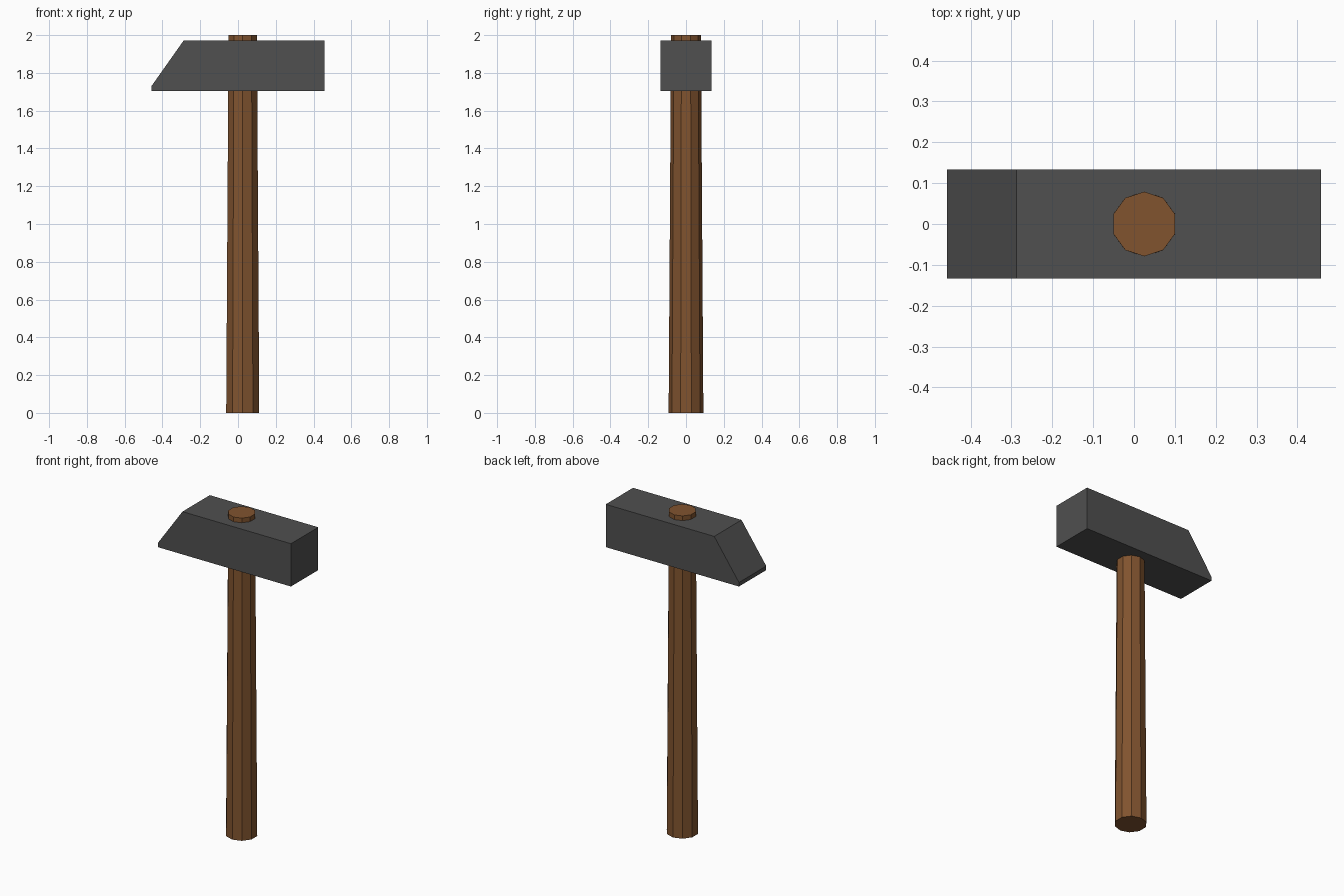
import bpy
import bmesh

default = bpy.data.objects.get("Cube")
if default:
    bpy.data.objects.remove(default, do_unlink=True)


def make_material(name, rgb):
    mat = bpy.data.materials.new(name)
    mat.use_nodes = True
    color = (*rgb, 1.0)
    mat.diffuse_color = color
    mat.node_tree.nodes["Principled BSDF"].inputs["Base Color"].default_value = color
    return mat


def add_object(name, bm, mat):
    bmesh.ops.recalc_face_normals(bm, faces=bm.faces)
    mesh = bpy.data.meshes.new(name)
    bm.to_mesh(mesh)
    bm.free()
    mesh.materials.append(mat)
    obj = bpy.data.objects.new(name, mesh)
    bpy.context.collection.objects.link(obj)
    return obj


wood = make_material("brown wood", (0.22, 0.088, 0.028))
steel = make_material("dark steel", (0.08, 0.08, 0.08))

# Handle: ten-sided shaft, slightly tapered, poking out above the head
bm = bmesh.new()
bmesh.ops.create_cone(bm, cap_ends=True, segments=10,
                      radius1=0.092, radius2=0.079, depth=2.0)
handle = add_object("handle", bm, wood)
handle.location = (0.025, 0, 1)

# Head: side profile with a sloped peen, extruded across y
half_width = 0.134
profile = [(-0.458, 1.705), (0.458, 1.705), (0.458, 1.971),
           (-0.288, 1.971), (-0.458, 1.73)]
bm = bmesh.new()
side = bm.faces.new([bm.verts.new((x, -half_width, z)) for x, z in profile])
extruded = bmesh.ops.extrude_face_region(bm, geom=[side], use_keep_orig=True)
moved = [v for v in extruded["geom"] if isinstance(v, bmesh.types.BMVert)]
bmesh.ops.translate(bm, verts=moved, vec=(0, 2 * half_width, 0))
add_object("hammer_head", bm, steel)
